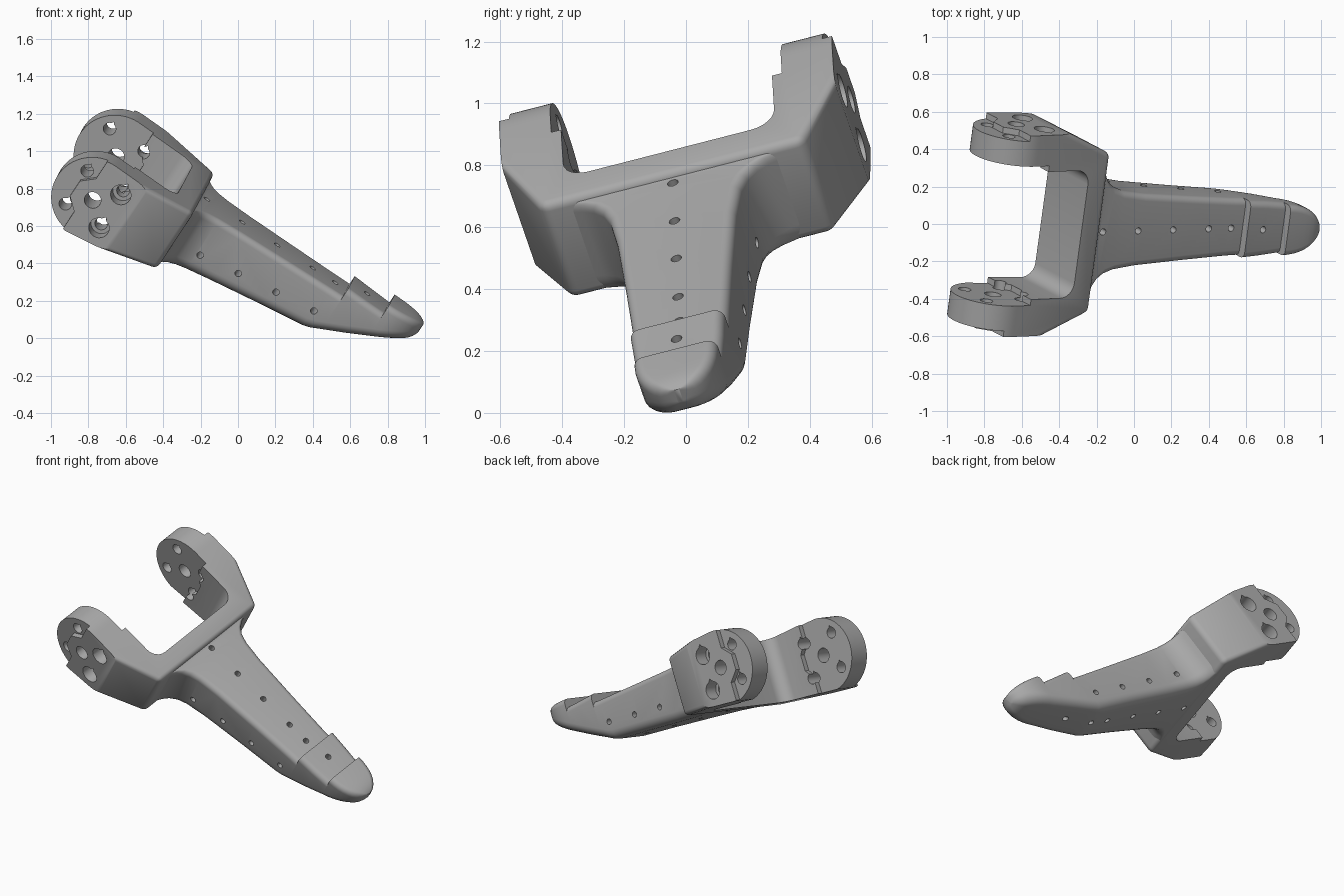
import bpy, bmesh, math
from mathutils import Matrix, Vector

cube = bpy.data.objects.get("Cube")
if cube:
    bpy.data.objects.remove(cube)

# Part frame: u runs to the toe, v across the fork, w out of the top face
U = Vector((0.838, 0.025, -0.545)).normalized()
V = Vector((0.125, 0.96, 0.25)).normalized()
W = U.cross(V).normalized()
V = W.cross(U)
FRAME = Matrix((U, V, W)).transposed().to_4x4()
FRAME.translation = 0.12 * V

grey = bpy.data.materials.new("plain grey")
grey.use_nodes = True
colour = (0.4, 0.4, 0.4, 1)
grey.diffuse_color = colour
grey.node_tree.nodes["Principled BSDF"].inputs["Base Color"].default_value = colour


def to_object(name, bm):
    bmesh.ops.recalc_face_normals(bm, faces=bm.faces)
    mesh = bpy.data.meshes.new(name)
    bm.to_mesh(mesh)
    bm.free()
    mesh.materials.append(grey)
    obj = bpy.data.objects.new(name, mesh)
    bpy.context.collection.objects.link(obj)
    return obj


def add_prism(bm, points, axis, start, end):
    """Extrude a 2D outline along v (points are u, w) or w (points are u, v)."""
    def place(p, t):
        return (p[0], t, p[1]) if axis == "v" else (p[0], p[1], t)
    a, b = ([bm.verts.new(place(p, t)) for p in points] for t in (start, end))
    bm.faces.new(a)
    bm.faces.new(b)
    for i in range(len(a)):
        j = (i + 1) % len(a)
        bm.faces.new((a[i], a[j], b[j], b[i]))


def circle(cx, cy, r, n=24, drop=1.0):
    """Circle outline; drop above 1 pulls the upper point into a teardrop."""
    pts = []
    for i in range(n):
        t = math.tau * i / n
        k = drop if i == n // 4 else 1
        pts.append((cx + r * k * math.cos(t), cy + r * k * math.sin(t)))
    return pts


def combine(obj, bm, operation):
    tool = to_object("cutter", bm)
    tool.hide_render = True
    mod = obj.modifiers.new("cut", 'BOOLEAN')
    mod.operation, mod.object, mod.solver = operation, tool, 'EXACT'
    bpy.context.view_layer.objects.active = obj
    bpy.ops.object.modifier_apply(modifier=mod.name)
    bpy.data.objects.remove(tool)


def finish(obj):
    obj.data.transform(FRAME)
    bpy.ops.object.select_all(action='DESELECT')
    obj.select_set(True)
    bpy.context.view_layer.objects.active = obj
    bpy.ops.object.shade_smooth_by_angle(angle=math.radians(32))


# Fork: plan outline crossed with a round-ended side outline
PIVOT_U, PIVOT_W, DISC = -1.067, 0.33, 0.228
half = [(-0.575, 0.44), (-0.85, 0.56), (-1.35, 0.56), (-1.35, 0.355), (-0.78, 0.355)]
half += [(-0.70 - 0.08 * math.cos(t), 0.275 + 0.08 * math.sin(t))
         for t in (math.pi / 2 * k / 6 + math.pi / 2 for k in (0,))]
half = half[:5] + [(-0.78 + 0.08 * math.sin(math.pi / 2 * k / 6),
                    0.275 + 0.08 * math.cos(math.pi / 2 * k / 6)) for k in range(1, 7)]
plan = half + [(u, -v) for u, v in reversed(half)]
bm = bmesh.new()
add_prism(bm, plan, "w", 0, 0.7)
fork = to_object("fork", bm)

side = [(-0.575, 0.165), (-0.575, 0.54)]
for i in range(41):
    t = math.radians(86 + 176 * i / 40)
    side.append((PIVOT_U + DISC * math.cos(t), PIVOT_W + DISC * math.sin(t)))
bm = bmesh.new()
add_prism(bm, side, "v", -0.8, 0.8)
combine(fork, bm, 'INTERSECT')

# Soften the crossbar and the outer corners, leaving the discs crisp
bm = bmesh.new()
bm.from_mesh(fork.data)
soft = [e for e in bm.edges if len(e.link_faces) == 2
        and e.calc_face_angle(0) > math.radians(20)
        and min(v.co.x for v in e.verts) > -0.87
        and max(v.co.x for v in e.verts) > -0.6]
bmesh.ops.bevel(bm, geom=soft, offset=0.028, segments=4, profile=0.5, affect='EDGES')
bm.to_mesh(fork.data)
bm.free()

# Shallow recesses on the inner and outer faces of the discs
for sign in (-1, 1):
    for mid, edge, near, far in ((-1.18, -1.115, 0.527, 0.7), (-0.92, -0.97, 0.2, 0.388)):
        bm = bmesh.new()
        outline = [(-1.5, 0), (edge, 0), (edge, 0.22), (mid, 0.28), (mid, 0.38),
                   (edge, 0.44), (edge, 0.7), (-1.5, 0.7)]
        add_prism(bm, outline, "v", sign * near, sign * far)
        combine(fork, bm, 'DIFFERENCE')

# Screw holes through the discs
bm = bmesh.new()
add_prism(bm, circle(PIVOT_U, PIVOT_W, 0.045), "v", -0.9, 0.9)
for du in (-0.11, 0.11):
    for dw in (-0.11, 0.11):
        add_prism(bm, circle(PIVOT_U + du, PIVOT_W + dw, 0.034, drop=1.35), "v", -0.9, 0.9)
combine(fork, bm, 'DIFFERENCE')

# Counterbores for the screws nearest the crossbar
bm = bmesh.new()
for sign in (-1, 1):
    for dw in (-0.11, 0.11):
        add_prism(bm, circle(PIVOT_U + 0.11, PIVOT_W + dw, 0.055, drop=1.3), "v",
                  sign * 0.47, sign * 0.8)
combine(fork, bm, 'DIFFERENCE')
finish(fork)


# Leg: lofted rounded sections given as u, half width, bottom, top
def section(bm, u, wide, low, high):
    ring = []
    r_top = min(0.035, wide * 0.5, (high - low) * 0.45)
    r_low = min(0.06, wide * 0.6, (high - low) * 0.5)
    corners = ((1, 1, r_top), (-1, 1, r_top), (-1, -1, r_low), (1, -1, r_low))
    for q, (sv, sw, r) in enumerate(corners):
        cv = sv * (wide - r)
        cw = high - r if sw > 0 else low + r
        for k in range(7):
            t = math.pi / 2 * (q + k / 6)
            ring.append(bm.verts.new((u, cv + r * math.cos(t), cw + r * math.sin(t))))
    return ring


stations = [(-0.64, 0.39, 0.165, 0.52), (-0.585, 0.37, 0.168, 0.52),
            (-0.565, 0.315, 0.17, 0.52), (-0.54, 0.275, 0.172, 0.52),
            (-0.50, 0.242, 0.176, 0.52), (-0.44, 0.22, 0.182, 0.52),
            (-0.3, 0.2, 0.197, 0.52), (0, 0.178, 0.23, 0.52),
            (0.25, 0.162, 0.255, 0.52), (0.29, 0.16, 0.266, 0.52),
            (0.345, 0.158, 0.292, 0.52), (0.345, 0.158, 0.292, 0.572),
            (0.46, 0.151, 0.344, 0.565), (0.577, 0.14, 0.4, 0.56),
            (0.577, 0.14, 0.4, 0.612)]
for k in range(1, 10):
    s = math.sin(math.pi / 2 * k / 9.3)
    c = math.sqrt(1 - s * s)
    stations.append((0.577 + 0.213 * s, 0.14 * c ** 0.9, 0.4 + 0.105 * s + 0.04 * s ** 12,
                     0.612 - 0.018 * s ** 8))
bm = bmesh.new()
rings = [section(bm, *st) for st in stations]
for a, b in zip(rings, rings[1:]):
    for i in range(len(a)):
        j = (i + 1) % len(a)
        bm.faces.new((a[i], a[j], b[j], b[i]))
bm.faces.new(rings[0])
bm.faces.new(rings[-1])
leg = to_object("leg", bm)

# Rows of small holes down the top and along the sides
bm = bmesh.new()
for u in (-0.545, -0.32, -0.097, 0.13, 0.272, 0.447):
    add_prism(bm, circle(u, 0, 0.018, 16), "w", 0, 0.8)
combine(leg, bm, 'DIFFERENCE')
bm = bmesh.new()
for i in range(4):
    add_prism(bm, circle(-0.416 + 0.2243 * i, 0.30 + 0.023 * i, 0.018, 16), "v", -0.5, 0.5)
combine(leg, bm, 'DIFFERENCE')
finish(leg)
